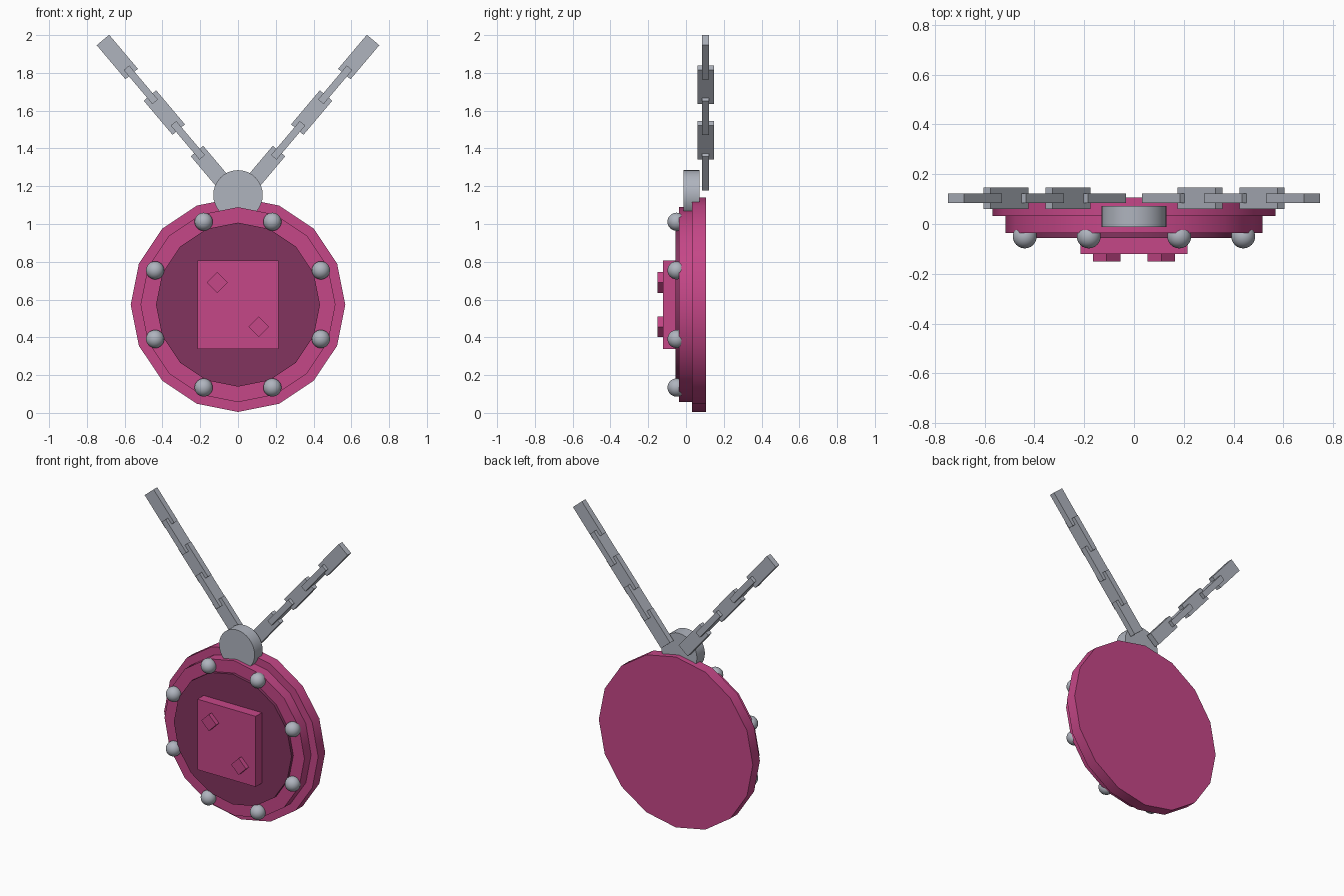
import bpy, bmesh, math
from mathutils import Matrix, Vector

if "Cube" in bpy.data.objects:
    bpy.data.objects.remove(bpy.data.objects["Cube"])


def material(name, rgb):
    m = bpy.data.materials.new(name)
    m.diffuse_color = (*rgb, 1)
    m.use_nodes = True
    m.node_tree.nodes["Principled BSDF"].inputs["Base Color"].default_value = m.diffuse_color
    return m


PINK = material("pink", (0.56, 0.063, 0.245))
DARK = material("dark_pink", (0.225, 0.034, 0.112))
METAL = material("silver", (0.43, 0.456, 0.515))
CZ = 0.573  # height of the medallion centre


def finish(name, bm, mat, smooth=False):
    me = bpy.data.meshes.new(name)
    bm.to_mesh(me)
    bm.free()
    me.materials.append(mat)
    ob = bpy.data.objects.new(name, me)
    bpy.context.collection.objects.link(ob)
    if smooth:
        bpy.ops.object.select_all(action='DESELECT')
        ob.select_set(True)
        bpy.context.view_layer.objects.active = ob
        bpy.ops.object.shade_smooth_by_angle(angle=math.radians(30))
    return ob


def disc(name, radius, y0, y1, z, sides, mat):
    """Disc with its axis along y, a corner pointing straight up."""
    bm = bmesh.new()
    mtx = Matrix.Translation((0, (y0 + y1) / 2, z)) @ Matrix.Rotation(math.pi / 2, 4, 'X')
    bmesh.ops.create_cone(bm, cap_ends=True, segments=sides, radius1=radius,
                          radius2=radius, depth=y1 - y0, matrix=mtx)
    return finish(name, bm, mat, True)


def box(name, centre, size, mat, angle=0):
    """Box turned by angle about the y axis."""
    bm = bmesh.new()
    mtx = (Matrix.Translation(centre) @ Matrix.Rotation(angle, 4, 'Y')
           @ Matrix.Diagonal((*size, 1)))
    bmesh.ops.create_cube(bm, size=1, matrix=mtx)
    return finish(name, bm, mat)


# stepped medallion
disc("back_disc", 0.568, 0.033, 0.107, CZ, 16, PINK)
disc("rim_disc", 0.516, -0.037, 0.033, CZ, 16, PINK)
disc("inner_face", 0.434, -0.056, -0.037, CZ, 16, DARK)

# raised plate with two diamond studs
box("plate", (0, -0.088, CZ), (0.43, 0.066, 0.47), PINK)
for i, s in enumerate((-1, 1)):
    box(f"diamond_stud_{i + 1}", (0.11 * s, -0.135, CZ - 0.117 * s),
        (0.078, 0.032, 0.078), PINK, math.pi / 4)

# ring of round studs
for i in range(8):
    a = math.radians(22.5 + 45 * i)
    bm = bmesh.new()
    bmesh.ops.create_uvsphere(
        bm, u_segments=24, v_segments=16, radius=0.048,
        matrix=Matrix.Translation((0.475 * math.cos(a), -0.05, CZ + 0.475 * math.sin(a))))
    finish(f"round_stud_{i + 1}", bm, METAL, True)

# round hanger
disc("hanger", 0.131, -0.012, 0.072, 1.154, 32, METAL)

# two chains of alternately turned links
for side, label in ((-1, "left"), (1, "right")):
    for i in range(5):
        wide, thin = 0.086, 0.038
        size = (wide, thin, 0.236) if i % 2 == 0 else (thin, wide, 0.236)
        centre = Vector((side * (0.141 + 0.1245 * i), 0.104, 1.296 + 0.147 * i))
        box(f"{label}_link_{i + 1}", centre, size, METAL, side * math.radians(40.2))
